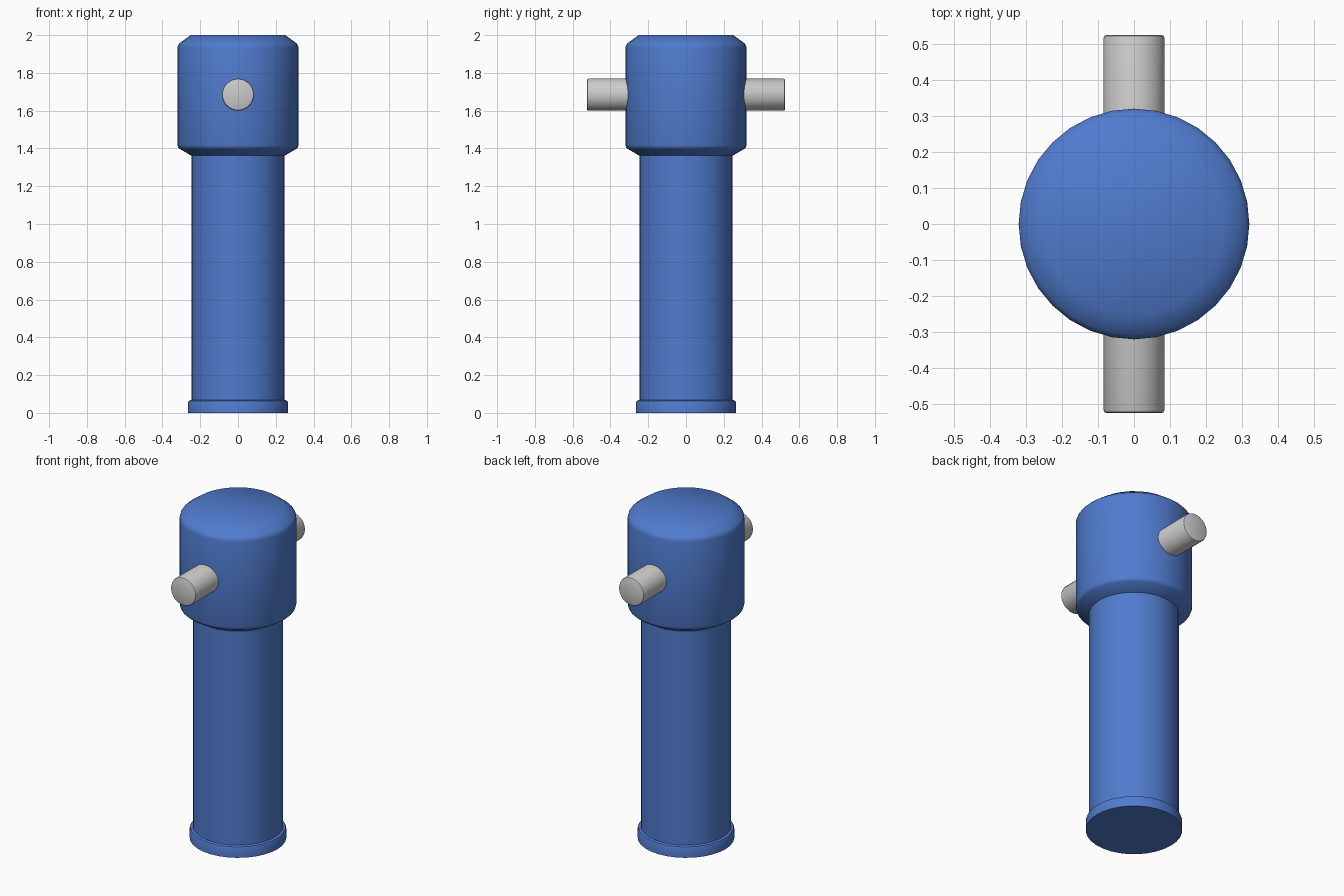
import bpy, math
from mathutils import Matrix

if "Cube" in bpy.data.objects:
    bpy.data.objects.remove(bpy.data.objects["Cube"])

SIDES = 32


def lathe(name, profile, sides=SIDES):
    """Revolve (radius, height) points about z and cap both ends."""
    verts, faces = [], []
    for r, z in profile:
        for i in range(sides):
            a = 2 * math.pi * i / sides
            verts.append((r * math.cos(a), r * math.sin(a), z))
    for k in range(len(profile) - 1):
        for i in range(sides):
            j = (i + 1) % sides
            a, b = k * sides, (k + 1) * sides
            faces.append((a + i, a + j, b + j, b + i))
    faces.append(tuple(reversed(range(sides))))
    top = (len(profile) - 1) * sides
    faces.append(tuple(range(top, top + sides)))
    mesh = bpy.data.meshes.new(name)
    mesh.from_pydata(verts, [], faces)
    obj = bpy.data.objects.new(name, mesh)
    bpy.context.collection.objects.link(obj)
    return obj


def smooth(obj, degrees):
    bpy.ops.object.select_all(action='DESELECT')
    obj.select_set(True)
    bpy.context.view_layer.objects.active = obj
    bpy.ops.object.shade_smooth_by_angle(angle=math.radians(degrees))


blue = bpy.data.materials.new("blue_paint")
blue.diffuse_color = (0.08, 0.2, 0.62, 1)
blue.use_nodes = True
blue.node_tree.nodes["Principled BSDF"].inputs["Base Color"].default_value = blue.diffuse_color

# Post: foot rim, shaft and rounded head in one turned profile
post = lathe("bollard_post", [
    (0.265, 0), (0.265, 0.055), (0.261, 0.064), (0.247, 0.068),
    (0.247, 1.362), (0.25, 1.363), (0.307, 1.397), (0.316, 1.405), (0.32, 1.417),
    (0.32, 1.935), (0.316, 1.949), (0.307, 1.959), (0.25, 2.0)])
post.data.materials.append(blue)
smooth(post, 40)

# Cross pin: horizontal bar through the head with eased ends
half, r, e = 0.525, 0.085, 0.01
pin = lathe("cross_pin", [(r - e, -half), (r - 0.3 * e, -half + 0.3 * e), (r, -half + e),
                          (r, half - e), (r - 0.3 * e, half - 0.3 * e), (r - e, half)])
pin.data.transform(Matrix.Translation((0, 0, 1.685)) @ Matrix.Rotation(math.pi / 2, 4, 'X'))
smooth(pin, 40)
